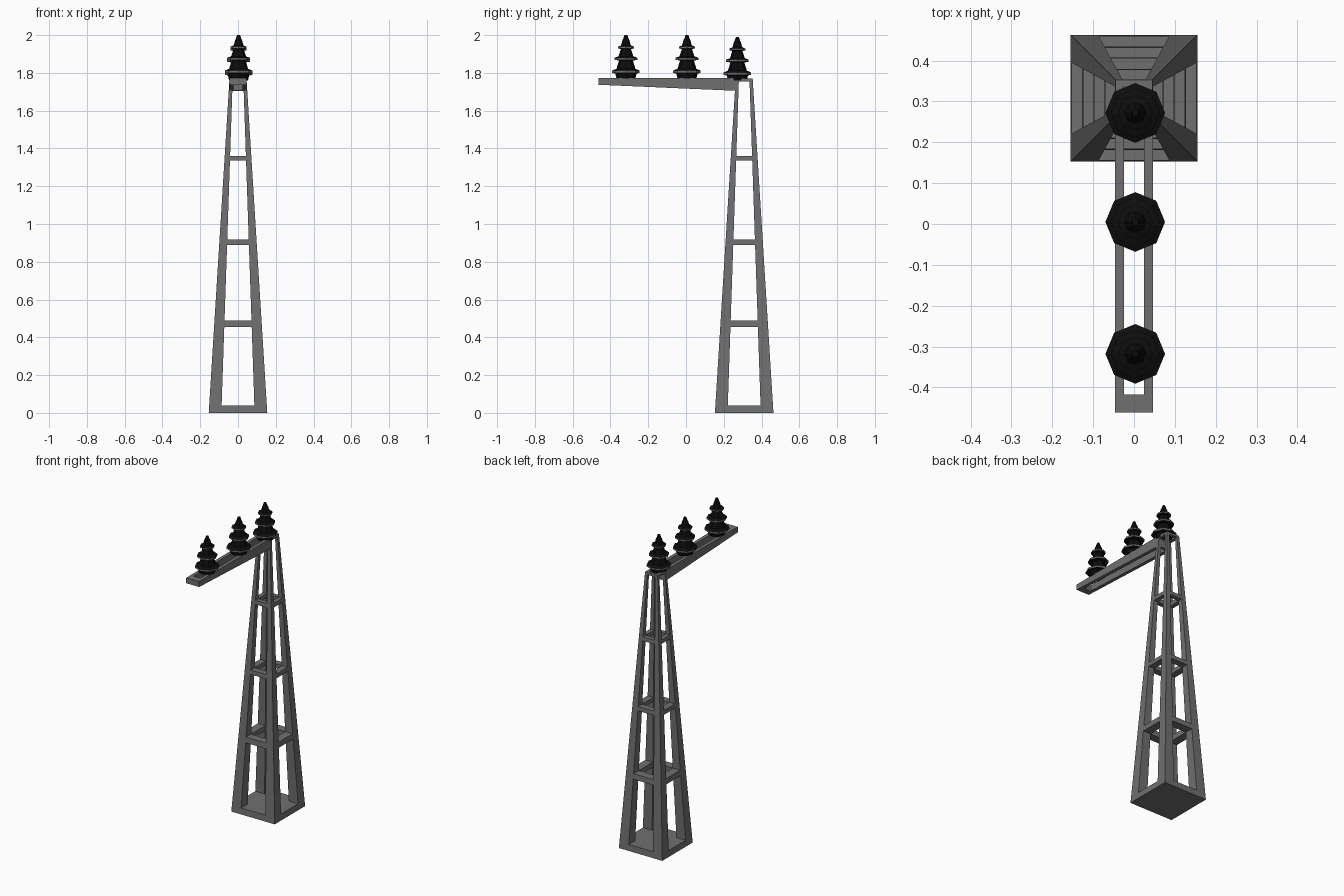
import bpy, bmesh
from math import cos, sin, pi

if "Cube" in bpy.data.objects:
    bpy.data.objects.remove(bpy.data.objects["Cube"])

CY = 0.308      # tower centre in y
TOP = 1.77      # tower top


def material(name, v):
    m = bpy.data.materials.new(name)
    m.diffuse_color = (v, v, v, 1)
    m.use_nodes = True
    m.node_tree.nodes["Principled BSDF"].inputs["Base Color"].default_value = m.diffuse_color
    return m


STEEL = material("dark_steel", 0.16)
BLACK = material("black_ceramic", 0.004)


def outer(z):
    return 0.155 - 0.110 * z / TOP


def inner(z):
    return 0.088 - 0.034 * z


def finish(name, bm, mats=(STEEL,)):
    bmesh.ops.recalc_face_normals(bm, faces=bm.faces)
    me = bpy.data.meshes.new(name)
    bm.to_mesh(me)
    bm.free()
    ob = bpy.data.objects.new(name, me)
    bpy.context.collection.objects.link(ob)
    for m in mats:
        me.materials.append(m)
    return ob


def loft(bm, loops, rims=()):
    """Skin closed loops and cap both ends; bands in rims use material slot 1."""
    rings = [[bm.verts.new(p) for p in loop] for loop in loops]
    n = len(rings[0])
    for k, (a, b) in enumerate(zip(rings, rings[1:])):
        for i in range(n):
            j = (i + 1) % n
            f = bm.faces.new((a[i], a[j], b[j], b[i]))
            f.material_index = int(k in rims)
    bm.faces.new(rings[0][::-1])
    bm.faces.new(rings[-1])


def rect(x0, x1, y0, y1, z, k=0):
    """Rectangle about the tower axis, turned k quarter turns."""
    c, s = round(cos(k * pi / 2)), round(sin(k * pi / 2))
    pts = ((x0, y0), (x1, y0), (x1, y1), (x0, y1))
    return [(c * x - s * y, CY + s * x + c * y, z) for x, y in pts]


# Base slab
bm = bmesh.new()
loft(bm, [rect(-outer(z), outer(z), -outer(z), outer(z), z) for z in (0, 0.04)])
finish("base_slab", bm)

# Four tapered legs
bm = bmesh.new()
for k in range(4):
    loft(bm, [rect(inner(z), outer(z), inner(z), outer(z), z, k) for z in (0.04, TOP)])
finish("tower_legs", bm)

# Horizontal brace rings between the legs, plus the thin top ring
for i, (z0, z1) in enumerate(((0.455, 0.49), (0.89, 0.917), (1.335, 1.36), (1.755, TOP))):
    bm = bmesh.new()
    for k in range(4):
        loft(bm, [rect(-inner(z), inner(z), inner(z), outer(z), z, k) for z in (z0, z1)])
    finish(f"brace_ring_{i + 1}", bm)


# Crossarm: two side rails joined at both ends, deeper towards the tower
def arm_bottom(y):
    return 1.737 - 0.032 * (y + 0.462) / 0.735


def arm_piece(bm, x0, x1, y0, y1):
    prof = [(y0, arm_bottom(y0)), (y1, arm_bottom(y1)), (y1, 1.772), (y0, 1.772)]
    loft(bm, [[(x, y, z) for y, z in prof] for x in (x0, x1)])


bm = bmesh.new()
for s in (-1, 1):
    arm_piece(bm, s * 0.024, s * 0.046, -0.462, 0.275)
arm_piece(bm, -0.024, 0.024, -0.462, -0.418)
arm_piece(bm, -0.024, 0.024, 0.255, 0.275)
finish("crossarm", bm)

# Octagonal insulators with three steel-rimmed sheds
PROFILE = [(0.050, 0), (0.056, 0.026), (0.073, 0.030), (0.073, 0.042), (0.050, 0.052),
           (0.037, 0.095), (0.060, 0.099), (0.060, 0.110), (0.039, 0.118),
           (0.027, 0.156), (0.043, 0.160), (0.043, 0.169), (0.026, 0.175),
           (0.018, 0.204), (0.015, 0.208), (0.008, 0.230)]
for i, (y, z0) in enumerate(((-0.318, 1.77), (0.005, 1.77), (0.272, 1.76))):
    bm = bmesh.new()
    loft(bm, [[(0.003 + r * cos(a * pi / 4), y + r * sin(a * pi / 4), z0 + z)
               for a in range(8)] for r, z in PROFILE], rims=(2, 6, 10))
    finish(f"insulator_{i + 1}", bm, (BLACK, STEEL))
